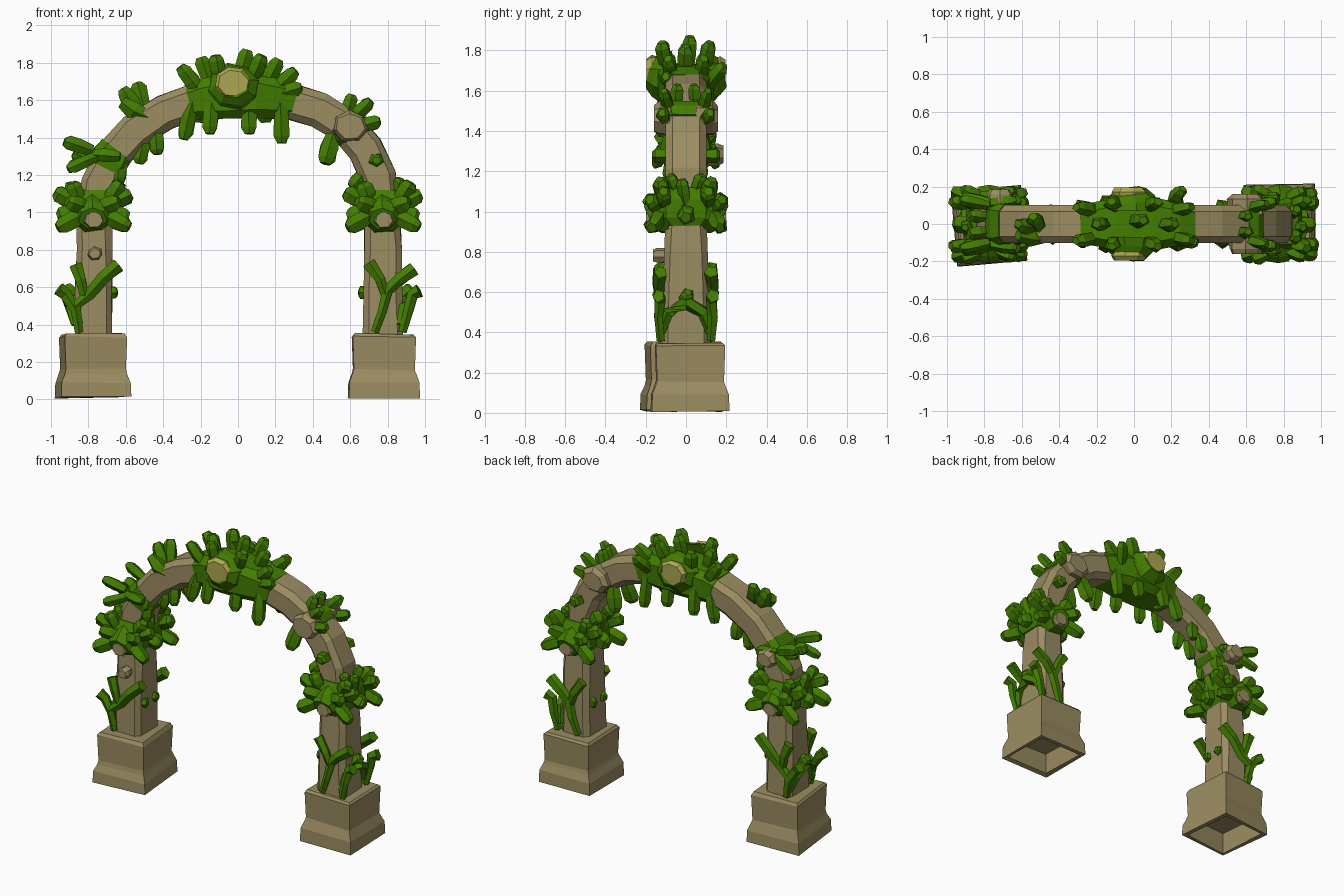
import bpy, bmesh, math, random
from mathutils import Vector

if "Cube" in bpy.data.objects:
    bpy.data.objects.remove(bpy.data.objects["Cube"])

random.seed(4)


def material(name, col):
    m = bpy.data.materials.new(name)
    m.diffuse_color = (*col, 1)
    m.use_nodes = True
    m.node_tree.nodes["Principled BSDF"].inputs["Base Color"].default_value = m.diffuse_color
    return m


STONE = material("tan stone", (0.325, 0.262, 0.12))
LEAF = material("leaf green", (0.055, 0.205, 0.0))
YELLOW = material("flower yellow", (0.42, 0.385, 0.08))


def loft(bm, rings, cap_start=True, cap_end=True):
    vs = [[bm.verts.new(p) for p in r] for r in rings]
    n = len(vs[0])
    for a, b in zip(vs, vs[1:]):
        for i in range(n):
            bm.faces.new((a[i], a[(i + 1) % n], b[(i + 1) % n], b[i]))
    if cap_start:
        bm.faces.new(vs[0][::-1])
    if cap_end:
        bm.faces.new(vs[-1])


def finish(bm, name, mat):
    bmesh.ops.recalc_face_normals(bm, faces=bm.faces)
    me = bpy.data.meshes.new(name)
    bm.to_mesh(me)
    bm.free()
    me.materials.append(mat)
    ob = bpy.data.objects.new(name, me)
    bpy.context.collection.objects.link(ob)
    return ob


def tube(bm, path, radii, sides=5, jit=0.12):
    path = [Vector(p) for p in path]
    rings = []
    for i, p in enumerate(path):
        d = (path[min(i + 1, len(path) - 1)] - path[max(i - 1, 0)]).normalized()
        up = Vector((0, 1, 0)) if abs(d.y) < 0.8 else Vector((0, 0, 1))
        u = d.cross(up).normalized()
        v = d.cross(u)
        ring = []
        for k in range(sides):
            a = math.tau * (k + 0.3) / sides
            r = radii[i] * (1 + random.uniform(-jit, jit))
            ring.append(p + u * r * math.cos(a) + v * r * math.sin(a) * 0.88)
        rings.append(ring)
    loft(bm, rings)


def leaf(bm, p, q, w=0.036):
    p, q = Vector(p), Vector(q)
    tube(bm, [p, p.lerp(q, .45), p.lerp(q, .82), q], [w * .8, w * 1.05, w, w * .6])


# arch centre line: ellipse, a little squarer on the right shoulder
A, B, Z0 = 0.77, 0.64, 0.98


def arch_ring(t, hn, hy, c=0.035):
    co, si = math.cos(t), max(math.sin(t), 0)
    e = 0.83 if co > 0 else 0.97
    p = Vector((A * math.copysign(abs(co) ** e, co), 0, Z0 + B * si ** e))
    n = Vector((B * co, 0, A * si)).normalized()
    return section(p, n, hn, hy, c)


def section(p, n, hn, hy, c):
    pts = [(hn, hy - c), (hn - c, hy), (c - hn, hy), (-hn, hy - c),
           (-hn, c - hy), (c - hn, -hy), (hn - c, -hy), (hn, c - hy)]
    return [p + n * (a + random.uniform(-.005, .005)) + Vector((0, b, 0)) for a, b in pts]


# stone arch and legs
bm = bmesh.new()
rings = [section(Vector((.775, 0, z)), Vector((1, 0, 0)), w, h, .03)
         for z, w, h in ((.32, .105, .12), (.6, .1, .115), (.8, .098, .108))]
rings += [arch_ring(math.pi * i / 12, .095, .102) for i in range(13)]
rings += [section(Vector((-.77, 0, z)), Vector((-1, 0, 0)), w, h, .03)
          for z, w, h in ((.8, .096, .108), (.6, .098, .115), (.32, .1, .12))]
loft(bm, rings)
finish(bm, "stone_arch", STONE)

# plinths, hollow underneath
for side, cx, cy, hx, hy, rot in (("left", -.775, -.01, .185, .2, 5), ("right", .78, .02, .187, .19, 1)):
    bm = bmesh.new()
    prof = [(.14, -.04), (.01, -.025), (.01, .003), (.09, 0), (.14, -.018), (.16, -.024), (.335, -.018), (.35, -.03)]
    rings = []
    for z, o in prof:
        x, y = hx + o, hy + o
        rings.append([Vector((sx * x, sy * y, z + random.uniform(-.006, .006)))
                      for sx, sy in ((1, 1), (-1, 1), (-1, -1), (1, -1))])
    loft(bm, rings)
    ob = finish(bm, side + "_plinth", STONE)
    ob.location = (cx, cy, 0)
    ob.rotation_euler.z = math.radians(rot)

# green wrap round the crown
bm = bmesh.new()
loft(bm, [arch_ring(math.radians(a), h, y, .045) for a, h, y in
          ((71, .098, .106), (77, .108, .118), (85, .116, .14), (96, .116, .14), (104, .108, .118), (109, .098, .106))])
for s in (-1, 1):
    tube(bm, [(-.02, s * .1, 1.67), (-.02, s * .14, 1.68), (-.025, s * .175, 1.69)], [.15, .13, .095], 8, .06)
finish(bm, "crown_wrap", LEAF)

# crown leaves: base x, z, tip x, z, tip y (mirrored front to back when not 0)
bm = bmesh.new()
crown = [(-.2, 1.64, -.31, 1.78, .09), (-.15, 1.68, -.2, 1.83, 0), (-.1, 1.7, -.12, 1.84, .12),
         (0, 1.7, .05, 1.87, .02), (.07, 1.7, .13, 1.84, .12), (.15, 1.68, .22, 1.82, 0),
         (.19, 1.65, .31, 1.76, .09), (-.24, 1.6, -.29, 1.39, .1),
         (-.14, 1.6, -.15, 1.42, .13), (.06, 1.6, .06, 1.42, .12), (.23, 1.58, .235, 1.37, .12),
         (-.2, 1.6, -.21, 1.48, 0), (.14, 1.6, .15, 1.48, .0)]
for bx, bz, tx, tz, ty in crown:
    for s in ((-1, 1) if ty > .05 else (1,)):
        leaf(bm, (bx, s * ty * .75, bz), (tx, s * ty, tz), .042)
leaf(bm, (.2, .11, 1.63), (.26, .19, 1.73), .04)
leaf(bm, (.2, -.08, 1.63), (.34, -.1, 1.67), .04)
finish(bm, "crown_leaves", LEAF)

# yellow crown flowers
bm = bmesh.new()
for s in (-1, 1):
    tube(bm, [(-.025, s * .13, 1.69), (-.025, s * .17, 1.69), (-.025, s * .195, 1.69)], [.085, .098, .08], 8, .06)
finish(bm, "crown_flower", YELLOW)

# side wreaths round the legs: leaf base and tip, mirrored front to back
wreath = [((-.1, .11, 1.05), (-.205, .12, 1.11)), ((.1, .11, 1.05), (.205, .11, 1.1)),
          ((-.05, .13, .99), (-.19, .18, .915)), ((.05, .13, .99), (.195, .17, .92)),
          ((-.07, .1, 1.05), (-.11, .13, 1.16)), ((.08, .1, 1.05), (.15, .13, 1.16)),
          ((-.03, .13, 1.02), (-.14, .19, 1.06)), ((.03, .13, 1.02), (.14, .18, 1.06))]
for name, cx in (("left", -.775), ("right", .775)):
    bm = bmesh.new()
    loft(bm, [section(Vector((cx, 0, z)), Vector((1, 0, 0)), w, h, .04)
              for z, w, h in ((.93, .1, .112), (.97, .122, .14), (1.06, .122, .14), (1.12, .102, .108))])
    for s in (-1, 1):
        tube(bm, [(cx, s * .1, .99), (cx, s * .15, .98), (cx, s * .182, .965)], [.12, .105, .075], 7, .08)
        for p, q in wreath:
            leaf(bm, (cx + p[0], s * p[1], p[2]), (cx + q[0], s * q[1], q[2]), .045)
        leaf(bm, (cx + s * .1, 0, 1.04), (cx + s * .13, -.02, 1.16), .035)
        leaf(bm, (cx + s * .09, 0, 1.0), (cx + s * .19, 0, .97), .05)
    finish(bm, name + "_wreath", LEAF)
    bm = bmesh.new()
    for s in (-1, 1):
        tube(bm, [(cx + .005, s * .15, .96), (cx + .005, s * .18, .96), (cx + .005, s * .198, .96)],
             [.052, .055, .048], 7, .08)
    finish(bm, name + "_wreath_flower", STONE)

# loose leaves along the arch
loose = [((-.78, .1, 1.33), (-.93, .13, 1.38), .038), ((-.75, .11, 1.3), (-.91, .15, 1.23), .035),
         ((-.77, .11, 1.31), (-.63, .13, 1.3), .038), ((-.8, .04, 1.28), (-.88, .05, 1.32), .04),
         ((-.64, .06, 1.34), (-.64, .08, 1.15), .045), ((-.5, .05, 1.4), (-.53, .06, 1.26), .04),
         ((-.44, .06, 1.44), (-.43, .08, 1.31), .038), ((.51, .06, 1.42), (.465, .1, 1.26), .05),
         ((.6, .08, 1.49), (.71, .11, 1.6), .036), ((.64, .1, 1.46), (.76, .12, 1.49), .038),
         ((.58, .05, 1.52), (.61, .04, 1.63), .036), ((.74, .08, 1.28), (.74, .17, 1.28), .042),
         ((.67, .05, 1.2), (.61, .07, 1.13), .045), ((.84, .05, 1.1), (.87, .08, 1.18), .04)]
bm = bmesh.new()
for p, q, w in loose:
    for s in (-1, 1):
        leaf(bm, (p[0], s * p[1], p[2]), (q[0], s * q[1], q[2]), w)
leaf(bm, (-.53, -.03, 1.52), (-.62, .0, 1.66), .045)
leaf(bm, (-.5, -.02, 1.54), (-.54, .04, 1.69), .045)
tube(bm, [(-.62, -.06, 1.59), (-.55, -.07, 1.54), (-.48, -.075, 1.51)], [.035, .055, .03])
# green straps over the haunches
loft(bm, [arch_ring(math.radians(a), h, y) for a, h, y in ((39, .096, .104), (43, .108, .112), (47, .096, .104))])
loft(bm, [arch_ring(math.radians(a), h, y) for a, h, y in ((147, .094, .104), (152, .104, .112), (157, .094, .104))])
finish(bm, "arch_leaves", LEAF)

# stone-coloured blossoms and knot
bm = bmesh.new()
for x, y0, y1, z, r in ((.6, .05, .16, 1.46, .1), (.6, -.05, -.16, 1.46, .1),
                        (-.72, .08, .185, 1.28, .07), (-.765, -.09, -.165, .78, .042)):
    tube(bm, [(x, y0, z), (x, (y0 + y1 * 3) / 4, z), (x, y1, z)], [r, r, r * .75], 7, .1)
finish(bm, "stone_blossoms", STONE)

# climbing vines at the foot of each leg
vines = {
    "left": [[(-.85, .36), (-.87, .48), (-.92, .56), (-.96, .59)],
             [(-.85, .4), (-.87, .5), (-.8, .56), (-.72, .65), (-.64, .72)],
             [(-.82, .55), (-.84, .64), (-.87, .72)]],
    "right": [[(.73, .36), (.77, .47), (.8, .58), (.86, .64), (.94, .7)],
              [(.79, .55), (.76, .64), (.7, .73)],
              [(.88, .36), (.91, .48), (.93, .56), (.97, .58)]]}
for name, paths in vines.items():
    bm = bmesh.new()
    sx = -1 if name == "left" else 1
    for s in (-1, 1):
        for pts in paths:
            n = len(pts)
            tube(bm, [(x, s * (.125 + .01 * (i % 2)), z) for i, (x, z) in enumerate(pts)],
                 [.024 + .018 * i / n for i in range(n)], 5)
        leaf(bm, (sx * .7, s * .05, .57), (sx * .645, s * .06, .57), .033)
    # drooping arc and bud across the outer face
    tube(bm, [(sx * .87, -.12, .4), (sx * .89, -.09, .5), (sx * .905, 0, .55), (sx * .89, .09, .5), (sx * .87, .12, .4)],
         [.024, .036, .045, .036, .024])
    leaf(bm, (sx * .88, 0, .55), (sx * .93, .01, .6), .04)
    finish(bm, name + "_vine", LEAF)
